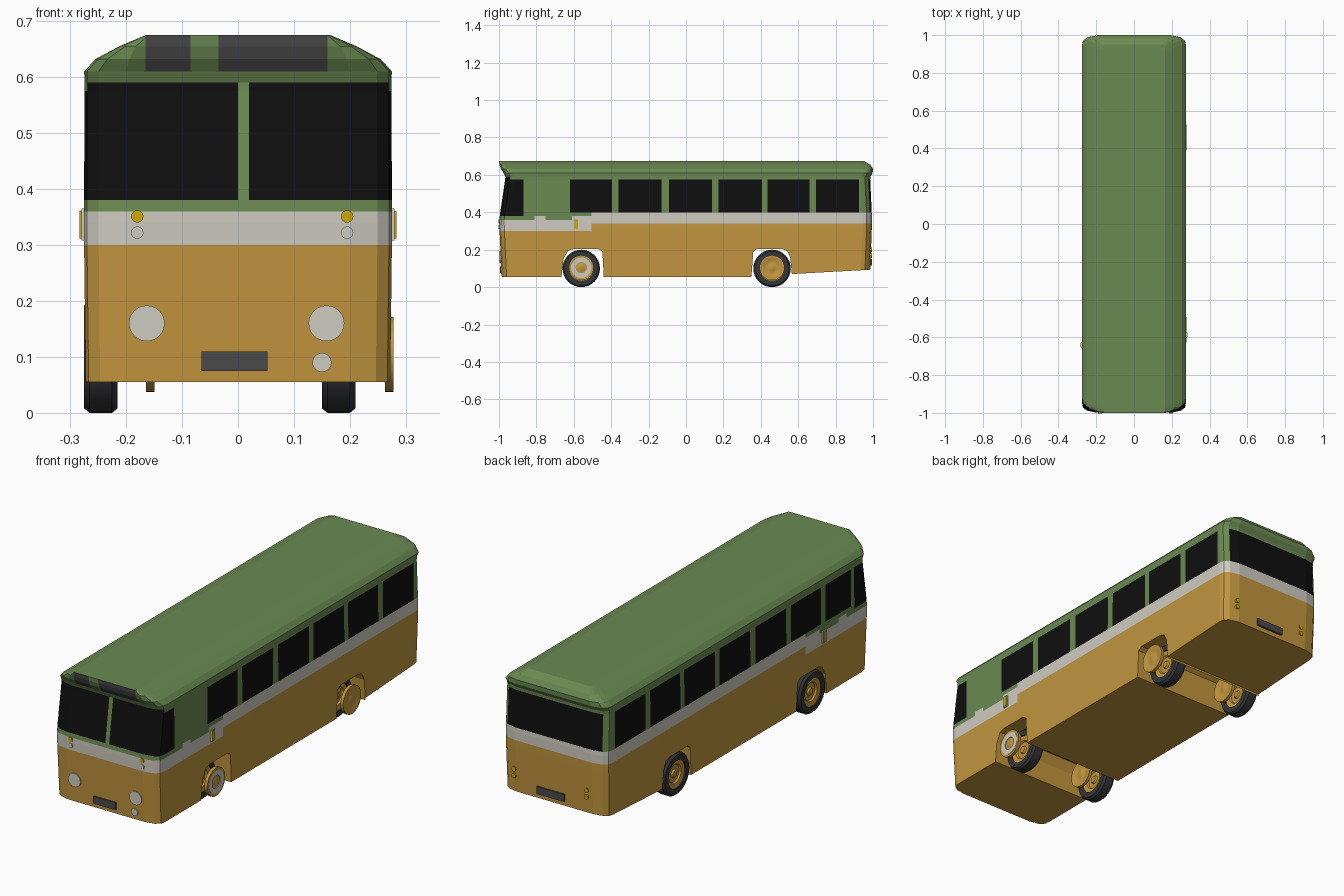
import bpy, bmesh, math
from mathutils import Matrix, Vector

cube = bpy.data.objects.get("Cube")
if cube:
    bpy.data.objects.remove(cube, do_unlink=True)


def material(name, r, g, b):
    lin = [(v / 255 / 12.92) if v < 11 else ((v / 255 + 0.055) / 1.055) ** 2.4 for v in (r, g, b)]
    m = bpy.data.materials.new(name)
    m.use_nodes = True
    m.diffuse_color = (*lin, 1)
    m.node_tree.nodes["Principled BSDF"].inputs["Base Color"].default_value = (*lin, 1)
    return m


ORANGE = material("ochre paint", 194, 150, 63)
GREEN = material("green paint", 107, 138, 82)
CREAM = material("cream paint", 206, 203, 192)
BLACK = material("black glass", 15, 15, 15)
GREY = material("dark grey panel", 74, 74, 74)
TYRE = material("tyre rubber", 52, 53, 55)
AMBER = material("amber lamp", 205, 170, 10)


def finish(bm, name, *mats, smooth=False):
    bmesh.ops.recalc_face_normals(bm, faces=bm.faces)
    me = bpy.data.meshes.new(name)
    bm.to_mesh(me)
    bm.free()
    ob = bpy.data.objects.new(name, me)
    bpy.context.collection.objects.link(ob)
    for m in mats:
        me.materials.append(m)
    if smooth:
        bpy.ops.object.select_all(action='DESELECT')
        ob.select_set(True)
        bpy.context.view_layer.objects.active = ob
        bpy.ops.object.shade_smooth_by_angle(angle=math.radians(35))
    return ob


def bridge(bm, a, b):
    for i in range(len(a)):
        j = (i + 1) % len(a)
        bm.faces.new((a[i], a[j], b[j], b[i]))


def box(name, x, y, z, mat):
    """Box from three (low, high) ranges."""
    bm = bmesh.new()
    size = [r[1] - r[0] for r in (x, y, z)]
    mid = [(r[0] + r[1]) / 2 for r in (x, y, z)]
    bmesh.ops.create_cube(bm, size=1, matrix=Matrix.Translation(mid) @ Matrix.Diagonal((*size, 1)))
    return finish(bm, name, mat)


def lamp(name, x, y, z, r, mat):
    """Round lamp facing along y."""
    bm = bmesh.new()
    bmesh.ops.create_cone(bm, cap_ends=True, segments=24, radius1=r, radius2=r, depth=0.012,
                          matrix=Matrix.Translation((x, y, z)) @ Matrix.Rotation(math.pi / 2, 4, 'X'))
    return finish(bm, name, mat, smooth=True)


def lathe(name, profile, centre, mat, steps=32):
    """Closed (radius, x) profile turned around the x axis."""
    bm = bmesh.new()
    rings = []
    for k in range(steps):
        a = 2 * math.pi * k / steps
        rings.append([bm.verts.new(Vector(centre) + Vector((x, r * math.cos(a), r * math.sin(a))))
                      for r, x in profile])
    for k in range(steps):
        bridge(bm, rings[k], rings[(k + 1) % steps])
    bmesh.ops.remove_doubles(bm, verts=bm.verts, dist=0.0002)
    return finish(bm, name, mat, smooth=True)


# Body shell: plan outlines lofted upwards (height, half width, front, rear, flat share of width)
LEVELS = [(0.055, 0.272, -0.985, 0.985, 0.73), (0.30, 0.275, -0.997, 0.993, 0.73),
          (0.34, 0.275, -0.998, 0.994, 0.73), (0.36, 0.275, -0.998, 0.994, 0.73),
          (0.38, 0.275, -0.996, 0.994, 0.73), (0.40, 0.275, -0.993, 0.993, 0.73),
          (0.575, 0.274, -0.967, 0.985, 0.73), (0.59, 0.274, -0.966, 0.986, 0.73),
          (0.61, 0.275, -0.975, 0.998, 0.73), (0.632, 0.255, -0.99, 1.0, 0.76),
          (0.655, 0.212, -0.998, 0.985, 0.86), (0.675, 0.165, -1.0, 0.95, 0.97)]


def outline(w, front, rear, flat):
    f = flat * w
    m = f + (w - f) * 0.65
    half = [(f, front), (m, front + 0.01), (w - (w - m) * 0.2, front + 0.026), (w, front + 0.05),
            (w, rear - 0.05), (w - (w - m) * 0.2, rear - 0.028), (m, rear - 0.01), (f, rear)]
    return half + [(-x, y) for x, y in reversed(half)]


bm = bmesh.new()
rings = [[bm.verts.new((x, y, z)) for x, y in outline(w, a, b, f)] for z, w, a, b, f in LEVELS]
for lower, upper in zip(rings, rings[1:]):
    bridge(bm, lower, upper)
bm.faces.new(rings[0])
bm.faces.new(rings[-1])
body = finish(bm, "body", ORANGE, GREEN, CREAM, BLACK, GREY)

# Wheel arches cut straight through the body
ARCHES = [[(-0.665, 0), (-0.665, 0.06), (-0.655, 0.15), (-0.63, 0.195), (-0.6, 0.204),
           (-0.47, 0.204), (-0.447, 0.19), (-0.44, 0.06), (-0.44, 0)],
          [(0.35, 0), (0.35, 0.06), (0.36, 0.19), (0.38, 0.204), (0.51, 0.204),
           (0.54, 0.195), (0.557, 0.16), (0.567, 0.06), (0.567, 0)]]
for arch in ARCHES:
    bm = bmesh.new()
    sides = [[bm.verts.new((x, y, z)) for y, z in arch] for x in (-0.4, 0.4)]
    bridge(bm, *sides)
    for s in sides:
        bm.faces.new(s)
    cutter = finish(bm, "arch_cutter", ORANGE)
    cutter.hide_render = True
    mod = body.modifiers.new("arch", 'BOOLEAN')
    mod.operation = 'DIFFERENCE'
    mod.solver = 'EXACT'
    mod.object = cutter
    bpy.context.view_layer.objects.active = body
    bpy.ops.object.modifier_apply(modifier=mod.name)
    bpy.data.objects.remove(cutter, do_unlink=True)

# Paint edges: slice the shell along window pillars and stripe steps
WINDOWS = [(-0.62, -0.395), (-0.36, -0.13), (-0.09, 0.14), (0.175, 0.405), (0.435, 0.66), (0.695, 0.925)]
DOOR_WINDOW = (-0.845, -0.655)
CAB_END, STRIPE_STEP = -0.87, -0.505
RAISED = [(-0.81, -0.75), (-0.61, STRIPE_STEP)]
SIGNS = [(-0.165, -0.085), (-0.035, 0.16)]

bm = bmesh.new()
bm.from_mesh(body.data)
for v in bm.verts:
    if v.co.z < 0.058 and v.co.y > 0.5:
        v.co.z = 0.07 + (v.co.y - 0.565) * 0.055


def cut(axis, values):
    for t in sorted(set(values)):
        no = Vector((axis == 0, axis == 1, 0))
        bmesh.ops.bisect_plane(bm, geom=bm.verts[:] + bm.edges[:] + bm.faces[:],
                               plane_co=no * t, plane_no=no, dist=0.00005)


cut(1, [y for pair in WINDOWS + RAISED + [DOOR_WINDOW] for y in pair] + [CAB_END])
cut(0, [x for pair in SIGNS for x in pair] + [0, 0.02])


def inside(v, spans):
    return any(a < v < b for a, b in spans)


def paint(face):
    x, y, z = face.calc_center_median()
    n = face.normal
    if z > 0.59:
        return 4 if 0.61 < z < 0.674 and n.y < -0.5 and inside(x, SIGNS) else 1
    if z < 0.30 or abs(n.z) > 0.8:
        return 0
    # stripe
    low, high = (0.34, 0.40) if y > STRIPE_STEP else (0.30, 0.36)
    if inside(y, RAISED):
        high = 0.38
    if z < high:
        return 2 if z > low else 0
    # glass
    if y < CAB_END:
        glass = z > 0.38 and not (0 < x < 0.02) and (z < 0.575 or n.y < -0.7)
    elif y > 0.94:
        glass = z < 0.575 and abs(x) < 0.246
    else:
        spans = WINDOWS + ([DOOR_WINDOW] if x < 0 else [])
        glass = 0.40 < z < 0.575 and inside(y, spans)
    return 3 if glass else 1


for face in bm.faces:
    face.material_index = paint(face)
bm.to_mesh(body.data)
bm.free()

# Front lamps and number plate
for x, side in ((-0.163, "right"), (0.158, "left")):
    lamp(side + "_headlight", x, -0.990, 0.16, 0.032, CREAM)
for x, side in ((-0.18, "right"), (0.195, "left")):
    lamp(side + "_front_indicator", x, -0.996, 0.351, 0.011, AMBER)
    lamp(side + "_front_side_lamp", x, -0.996, 0.322, 0.011, CREAM)
lamp("fog_lamp", 0.15, -0.986, 0.09, 0.017, CREAM)
box("front_plate", (-0.065, 0.053), (-0.994, -0.98), (0.075, 0.11), GREY)

# Rear lamps and number plate
for x, side in ((-0.17, "right"), (0.21, "left")):
    for z, part in ((0.168, "lower"), (0.2, "upper")):
        lamp(f"{side}_{part}_rear_lamp", x, 0.988, z, 0.011, AMBER)
box("rear_plate", (-0.055, 0.09), (0.98, 0.995), (0.115, 0.15), GREY)

# Side marker lamps
for s, y, side in ((-1, -0.64, "right"), (1, -0.587, "left")):
    for part, half, reach, z, mat in (("housing", 0.013, 0.280, (0.308, 0.365), CREAM),
                                      ("marker", 0.01, 0.283, (0.312, 0.361), AMBER)):
        box(f"{side}_{part}", sorted((s * 0.27, s * reach)), (y - half, y + half), z, mat)

# Wheels: tyre with a rim, and a separate hub cap further to the left
TYRE_SHAPE = [(0.066, -0.03), (0.092, -0.03), (0.1, -0.02), (0.1, 0.02), (0.092, 0.03), (0.066, 0.03)]
RIM_SHAPE = [(0, -0.02), (0.015, -0.02), (0.02, -0.012), (0.04, -0.012), (0.045, -0.02), (0.067, -0.024),
             (0.067, 0.024), (0.045, 0.02), (0.04, 0.012), (0.02, 0.012), (0.015, 0.02), (0, 0.02)]
HUB_SHAPE = [(r, x * 0.31) for r, x in RIM_SHAPE]
RING_SHAPE = [(0.03, -0.001), (0.055, -0.001), (0.055, 0.002), (0.03, 0.002)]
for y, axle in ((-0.56, "front"), (0.46, "rear")):
    for x, hub_x, side in ((-0.245, -0.157, "right"), (0.18, 0.27, "left")):
        lathe(f"{axle}_{side}_tyre", TYRE_SHAPE, (x, y, 0.1), TYRE)
        lathe(f"{axle}_{side}_rim", RIM_SHAPE, (x, y, 0.1), ORANGE)
        lathe(f"{axle}_{side}_hub", HUB_SHAPE, (hub_x, y, 0.104), ORANGE)
lathe("front_left_hub_ring", RING_SHAPE, (0.276, -0.56, 0.104), CREAM)
